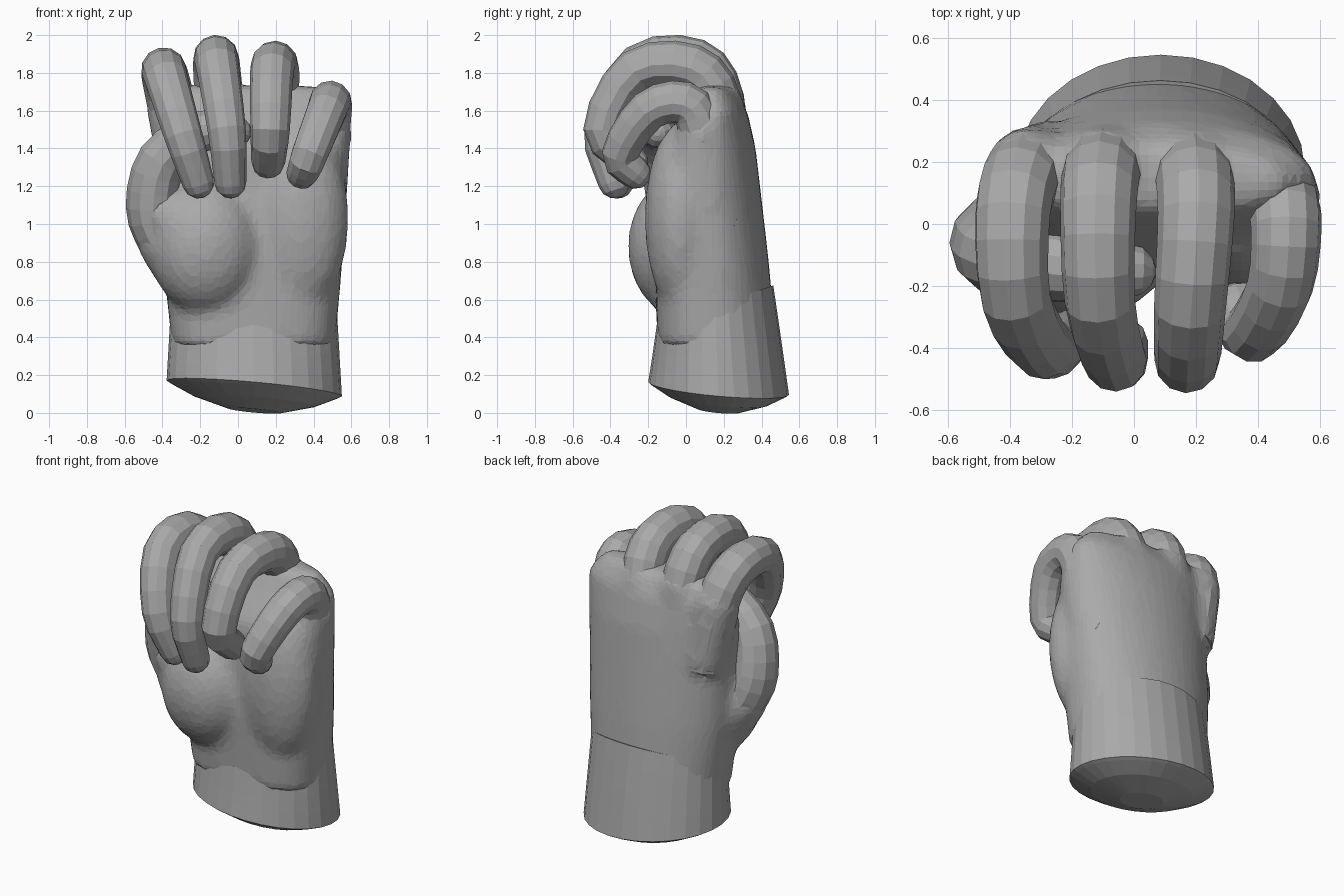
import bpy, bmesh, math
from mathutils import Vector, Matrix

if "Cube" in bpy.data.objects:
    bpy.data.objects.remove(bpy.data.objects["Cube"])

grey = bpy.data.materials.new("plain_grey")
grey.use_nodes = True
grey.diffuse_color = (0.4, 0.4, 0.4, 1)
bsdf = grey.node_tree.nodes["Principled BSDF"]
bsdf.inputs["Base Color"].default_value = grey.diffuse_color


def skin(bm, rings):
    """Bridge a list of point rings and close both ends."""
    loops = [[bm.verts.new(p) for p in ring] for ring in rings]
    count = len(loops[0])
    for low, high in zip(loops, loops[1:]):
        for i in range(count):
            j = (i + 1) % count
            bm.faces.new((low[i], low[j], high[j], high[i]))
    bm.faces.new(loops[0][::-1])
    bm.faces.new(loops[-1])


def oval(z, left, right, front, back, tilt_x=0, tilt_y=0, front_power=1, sides=28):
    """Oval ring given by its extents; it can lean and have a boxier front."""
    ring = []
    for i in range(sides):
        angle = math.tau * i / sides
        c, s = math.cos(angle), math.sin(angle)
        power = front_power if s < 0 else 1
        dx = math.copysign(abs(c) ** power, c) * (right - left) / 2
        dy = math.copysign(abs(s) ** power, s) * (back - front) / 2
        ring.append(Vector(((left + right) / 2 + dx, (front + back) / 2 + dy,
                            z + tilt_x * dx + tilt_y * dy)))
    return ring


def smooth_path(points, steps=3):
    """Points along a curve that passes through every given point."""
    ends = [2 * points[0] - points[1]] + points + [2 * points[-1] - points[-2]]
    line = []
    for a, b, c, d in zip(ends, ends[1:], ends[2:], ends[3:]):
        for step in range(steps):
            t = step / steps
            line.append(b + (c - a) * t / 2 + (a - 2.5 * b + 2 * c - d / 2) * t ** 2
                        + (3 * b - a - 3 * c + d) * t ** 3 / 2)
    return line + [points[-1]]


def tube(bm, path, thick, thin, sides=12):
    """Sweep a tapering round section along a path and round off the end."""
    last = len(path) - 1
    spine = [(p, thick + (thin - thick) * (i / last) ** 2) for i, p in enumerate(path)]
    way = (path[-1] - path[-2]).normalized()
    for angle in (math.pi / 6, math.pi / 3, math.pi * 0.44):
        spine.append((path[-1] + way * thin * math.sin(angle), thin * math.cos(angle)))
    rings, side = [], Vector((1, 0, 0))
    for i, (centre, radius) in enumerate(spine):
        ahead = spine[min(i + 1, len(spine) - 1)][0] - spine[max(i - 1, 0)][0]
        ahead.normalize()
        side = (side - ahead * side.dot(ahead)).normalized()
        up = ahead.cross(side)
        turns = [math.tau * j / sides for j in range(sides)]
        rings.append([centre + radius * (side * math.cos(a) + up * math.sin(a))
                      for a in turns])
    skin(bm, rings)


def finish(name, bm):
    bmesh.ops.recalc_face_normals(bm, faces=bm.faces)
    mesh = bpy.data.meshes.new(name)
    bm.to_mesh(mesh)
    bm.free()
    mesh.materials.append(grey)
    obj = bpy.data.objects.new(name, mesh)
    bpy.context.collection.objects.link(obj)
    return obj


palm_bm = bmesh.new()


def digit(name, thick, thin, *points):
    """One finger, plus a ridge in the palm where it grows out."""
    points = [Vector(p) for p in points]
    bm = bmesh.new()
    tube(bm, smooth_path(points), thick, thin)
    finish(name, bm)
    tube(palm_bm, points[:2], thick * 1.08, thick * 1.08)


# Digits, from the base in the palm to the curled tip
digit("index_finger", .13, .085, (-.27, .2, 1.2), (-.35, .17, 1.62), (-.39, .03, 1.8),
      (-.38, -.24, 1.77), (-.29, -.4, 1.47), (-.21, -.36, 1.22))
digit("middle_finger", .13, .085, (-.06, .2, 1.2), (-.1, .18, 1.66), (-.115, .05, 1.86),
      (-.11, -.25, 1.84), (-.06, -.44, 1.5), (-.04, -.38, 1.22))
digit("ring_finger", .13, .09, (.15, .2, 1.2), (.19, .17, 1.64), (.2, .03, 1.83),
      (.18, -.27, 1.81), (.17, -.44, 1.5), (.16, -.29, 1.33))
digit("little_finger", .12, .085, (.45, .13, 1.1), (.475, .08, 1.5), (.49, -.01, 1.64),
      (.47, -.2, 1.6), (.38, -.35, 1.37), (.34, -.27, 1.27))
digit("thumb", .155, .09, (-.25, 0, .72), (-.38, -.03, .92), (-.45, -.06, 1.1),
      (-.4, -.11, 1.34), (-.2, -.14, 1.49), (-.02, -.15, 1.49))

# Palm: lofted core, knuckle ridges and fleshy pads, fused together
core = [(.35, -.35, .515, -.15, .48), (.8, -.4, .555, -.17, .44), (1.4, -.41, .59, -.14, .37),
        (1.6, -.43, .585, -.02, .325), (1.73, -.37, .47, .05, .25)]
skin(palm_bm, [oval(*section, front_power=.7) for section in core])
tube(palm_bm, [Vector((-.43, -.07, 1.1)), Vector((-.25, -.08, .93)),
               Vector((-.12, -.03, .75))], .15, .21)
for centre, size in (((-.17, -.05, .88), (.3, .26, .36)),
                     ((.33, -.03, 1.03), (.26, .19, .5))):
    bmesh.ops.create_uvsphere(palm_bm, u_segments=20, v_segments=14, radius=1,
                              matrix=Matrix.LocRotScale(Vector(centre), None, Vector(size)))
palm = finish("palm", palm_bm)
fuse = palm.modifiers.new("fuse", 'REMESH')
fuse.mode = 'VOXEL'
fuse.voxel_size = 0.03
soften = palm.modifiers.new("soften", 'SMOOTH')
soften.iterations = 12
facets = palm.modifiers.new("facets", 'DECIMATE')
facets.ratio = 0.3

# Wrist: domed underside, then a cuff whose rings lean towards the hand
rim = Vector((-.378, .55, -.2, .545))
top = Vector((-.355, .522, -.155, .462))
middle = Vector((.086, .086, .172, .172))
rings = [oval(.13 - .13 * (1 - s * s), *middle.lerp(rim, s), -.09, -.09)
         for s in (.3, .7, .95)]
for step in range(5):
    t = step / 4
    rings.append(oval(.13 + .44 * t, *rim.lerp(top, t), .09 * (t - 1), .43 * t - .09))
wrist_bm = bmesh.new()
skin(wrist_bm, rings)
finish("wrist", wrist_bm)
